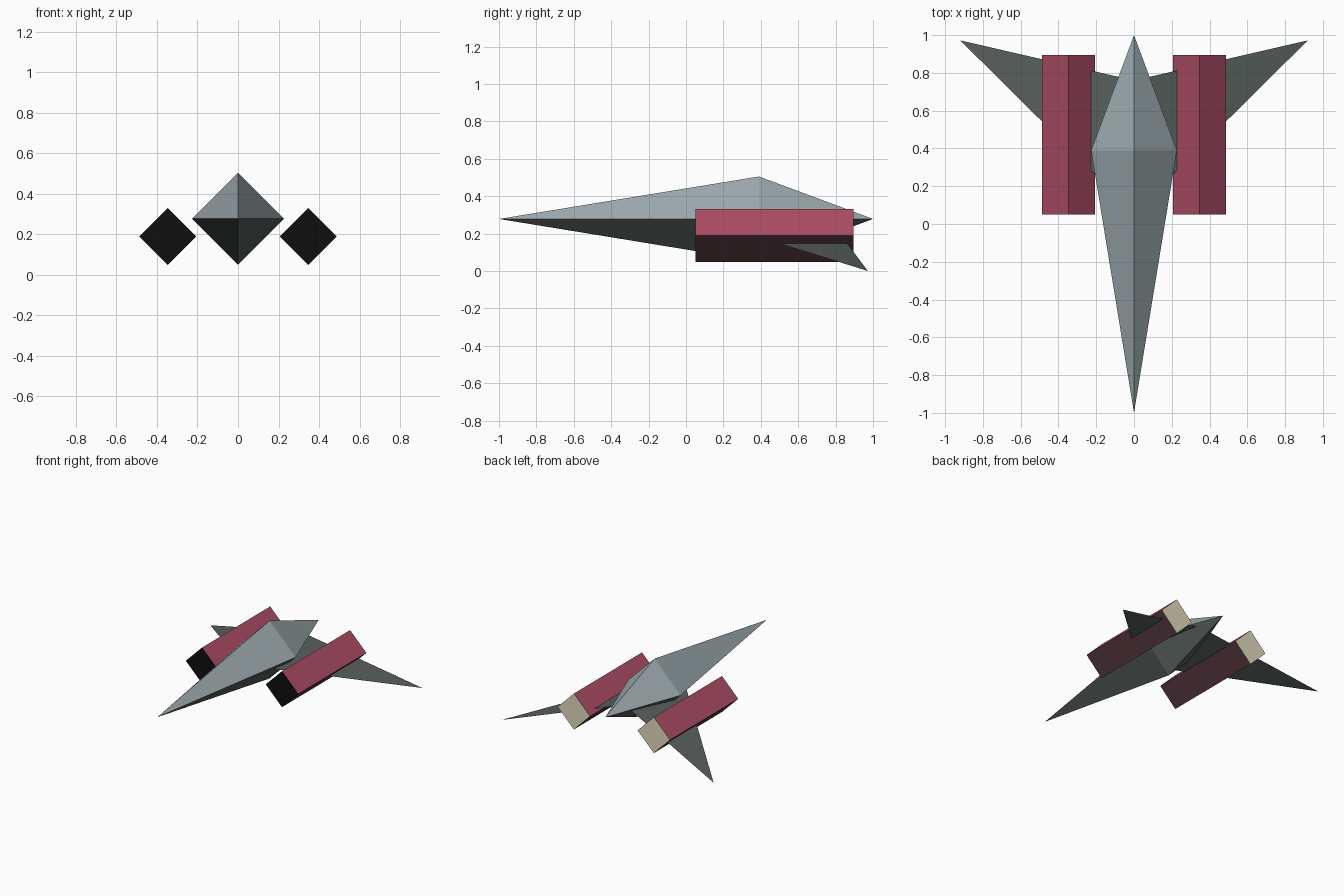
import bpy
import bmesh
from mathutils import Matrix

# Remove the default cube
cube = bpy.data.objects.get("Cube")
if cube:
    bpy.data.objects.remove(cube, do_unlink=True)


def to_linear(c):
    c /= 255
    return c / 12.92 if c <= 0.04045 else ((c + 0.055) / 1.055) ** 2.4


def material(name, *rgb):
    mat = bpy.data.materials.new(name)
    mat.use_nodes = True
    color = [to_linear(c) for c in rgb] + [1]
    mat.diffuse_color = color
    bsdf = mat.node_tree.nodes["Principled BSDF"]
    bsdf.inputs["Base Color"].default_value = color
    return mat


hull_grey = material("hull light grey", 157, 170, 174)
dark_grey = material("dark green grey", 86, 95, 92)
pod_red = material("pod crimson", 173, 77, 101)
pod_dark = material("pod dark maroon", 87, 57, 65)
intake_black = material("intake black", 14, 14, 14)
exhaust_beige = material("exhaust beige", 225, 217, 188)


def finish(name, bm, mats, rule):
    """Turn a bmesh into an object, colouring each face by a rule on its normal."""
    bm.normal_update()
    for face in bm.faces:
        face.material_index = rule(face.normal)
    mesh = bpy.data.meshes.new(name)
    bm.to_mesh(mesh)
    bm.free()
    for mat in mats:
        mesh.materials.append(mat)
    obj = bpy.data.objects.new(name, mesh)
    bpy.context.scene.collection.objects.link(obj)
    return obj


# Fuselage: a stretched diamond, light on top and dark below
bm = bmesh.new()
mid_z, half, widest_y = 0.278, 0.227, 0.39
nose = bm.verts.new((0, -1, mid_z))
tail = bm.verts.new((0, 1, mid_z))
ring = [bm.verts.new((x * half, widest_y, mid_z + z * half))
        for x, z in ((1, 0), (0, 1), (-1, 0), (0, -1))]
for a, b in zip(ring, ring[1:] + ring[:1]):
    bm.faces.new((nose, a, b))
    bm.faces.new((tail, b, a))
bmesh.ops.recalc_face_normals(bm, faces=bm.faces)
finish("fuselage", bm, [hull_grey, dark_grey], lambda n: 0 if n.z > 0 else 1)


# Engine pods: square tubes standing on an edge, dark below, capped at both ends
def pod_rule(n):
    if abs(n.y) > 0.9:
        return 2 if n.y < 0 else 3
    return 0 if n.z > 0 else 1


for side, name in ((1, "left_engine_pod"), (-1, "right_engine_pod")):
    bm = bmesh.new()
    place = Matrix.Translation((side * 0.347, 0.472, 0.19)) @ Matrix.Rotation(1.5707963, 4, "X")
    bmesh.ops.create_cone(bm, cap_ends=True, segments=4, radius1=0.141,
                          radius2=0.141, depth=0.845, matrix=place)
    bmesh.ops.recalc_face_normals(bm, faces=bm.faces)
    finish(name, bm, [pod_red, pod_dark, intake_black, exhaust_beige], pod_rule)

# Wings: thin drooping swept sheets running out from the fuselage centre
for side, name in ((1, "left_wing"), (-1, "right_wing")):
    bm = bmesh.new()
    points = [(0, 0.06, 0.283), (side * 0.92, 0.972, 0), (0, 0.76, 0.283)]
    face = bm.faces.new([bm.verts.new(p) for p in points])
    face.normal_update()
    if face.normal.z < 0:
        face.normal_flip()
    finish(name, bm, [dark_grey], lambda n: 0)
